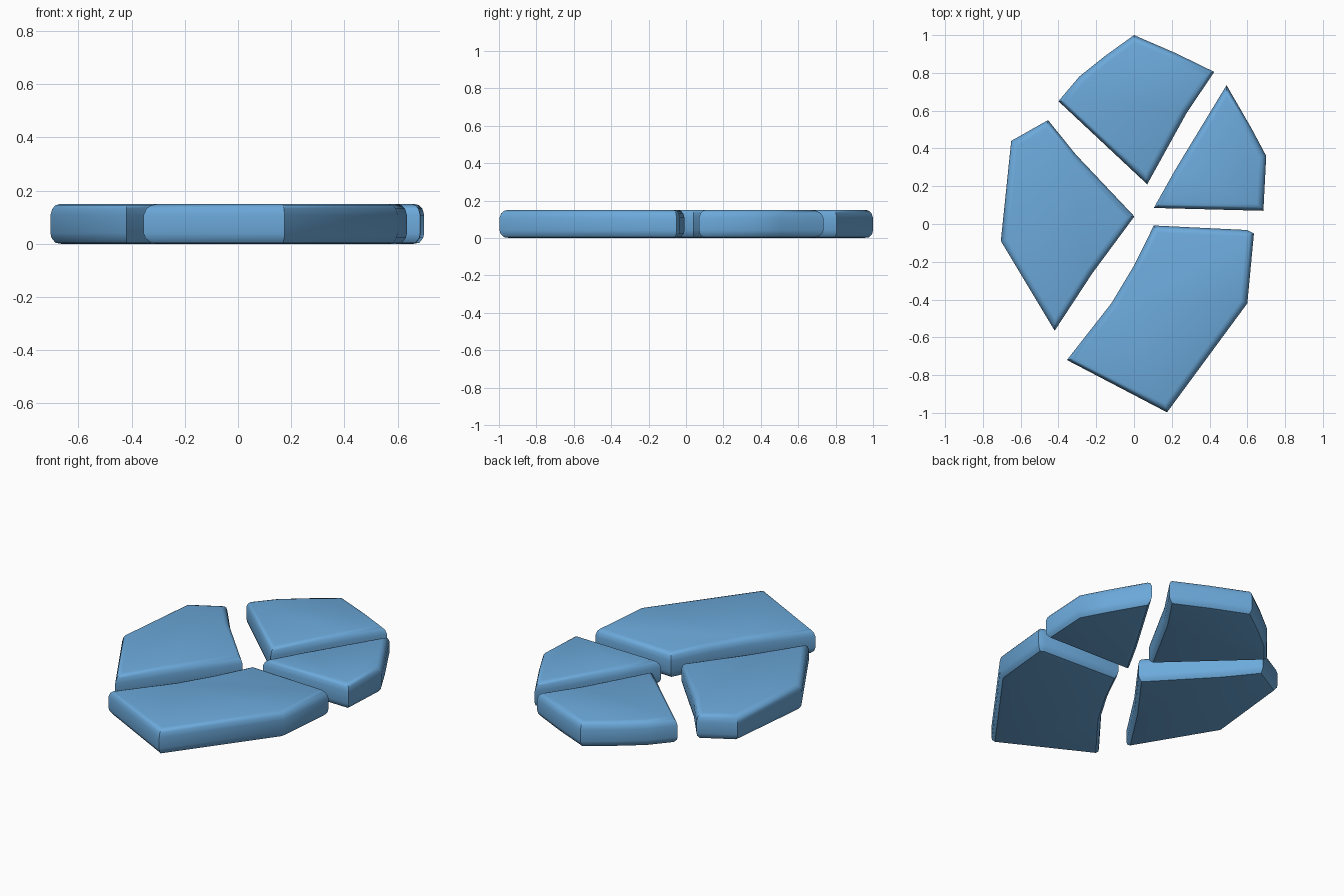
import bpy, bmesh
from mathutils import Vector

if "Cube" in bpy.data.objects:
    bpy.data.objects.remove(bpy.data.objects["Cube"])

stone = bpy.data.materials.new("stone blue")
stone.diffuse_color = (0.15, 0.40, 0.71, 1)
stone.use_nodes = True
stone.node_tree.nodes["Principled BSDF"].inputs["Base Color"].default_value = stone.diffuse_color

# edge profile of every slab: (height, inset from outline)
PROFILE = [(0.004, 0.018), (0.022, 0.004), (0.04, 0.0), (0.108, 0.0),
           (0.132, 0.007), (0.145, 0.019), (0.15, 0.036)]

# plan outlines, counter-clockwise
SLABS = {
    "back_slab": [(0, 1), (-0.15, 0.892), (-0.29, 0.78), (-0.40, 0.65),
                  (0.07, 0.21), (0.28, 0.59), (0.425, 0.805), (0.22, 0.905)],
    "right_slab": [(0.49, 0.735), (0.22, 0.29), (0.105, 0.085), (0.685, 0.07),
                   (0.70, 0.36), (0.62, 0.51)],
    "left_slab": [(-0.455, 0.55), (-0.65, 0.44), (-0.705, -0.09), (-0.42, -0.565),
                  (-0.22, -0.26), (0.002, 0.04), (-0.31, 0.37)],
    "front_slab": [(0.105, -0.008), (0, -0.22), (-0.12, -0.42), (-0.355, -0.72),
                   (0.175, -0.997), (0.6, -0.42), (0.635, -0.05), (0.60, -0.032)],
}


def inset(points, d):
    """Mitred inward offset of a counter-clockwise outline."""
    pts = [Vector(p) for p in points]
    out = []
    for i, p in enumerate(pts):
        a = (p - pts[i - 1]).normalized()
        b = (pts[(i + 1) % len(pts)] - p).normalized()
        n1, n2 = Vector((-a.y, a.x)), Vector((-b.y, b.x))
        out.append(p + (n1 + n2) * d / (1 + n1.dot(n2)))
    return out


def slab(name, outline):
    bm = bmesh.new()
    rings = [[bm.verts.new((p.x, p.y, z)) for p in inset(outline, d)] for z, d in PROFILE]
    n = len(outline)
    for lo, hi in zip(rings, rings[1:]):
        for i in range(n):
            j = (i + 1) % n
            bm.faces.new((lo[i], lo[j], hi[j], hi[i]))
    bm.faces.new(rings[-1])
    # gently bulged underside touching the ground
    base = [bm.verts.new((p.x, p.y, 0)) for p in inset(outline, 0.04)]
    for i in range(n):
        j = (i + 1) % n
        bm.faces.new((base[i], base[j], rings[0][j], rings[0][i]))
    bm.faces.new(base[::-1])
    bmesh.ops.recalc_face_normals(bm, faces=bm.faces)
    me = bpy.data.meshes.new(name)
    bm.to_mesh(me)
    bm.free()
    me.materials.append(stone)
    ob = bpy.data.objects.new(name, me)
    bpy.context.collection.objects.link(ob)
    # worn stone: smooth rims, crisp corners
    bpy.ops.object.select_all(action='DESELECT')
    ob.select_set(True)
    bpy.context.view_layer.objects.active = ob
    bpy.ops.object.shade_smooth_by_angle(angle=0.7)


for name, outline in SLABS.items():
    slab(name, outline)
